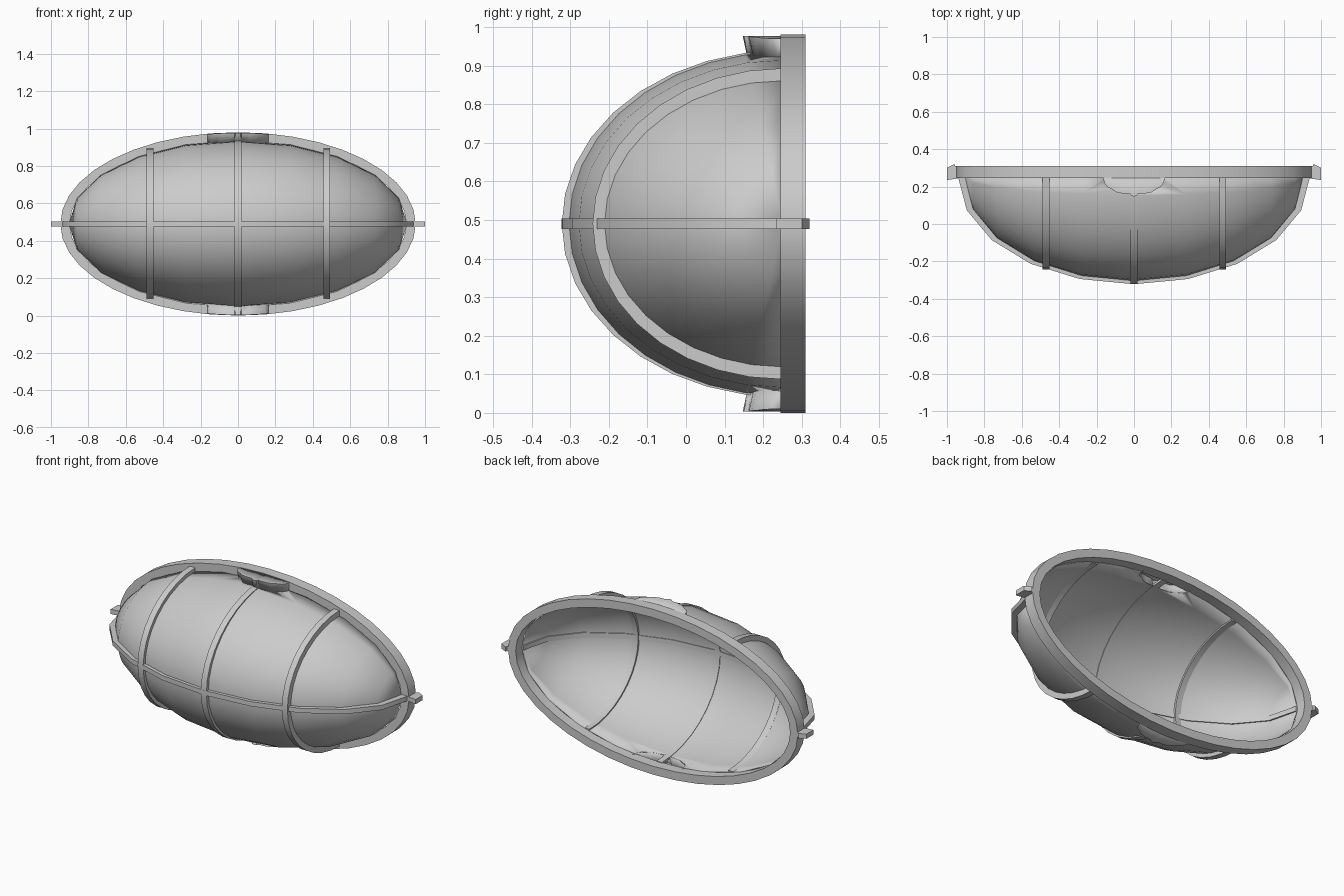
import bpy, bmesh
from math import sin, cos, pi, sqrt, radians

if "Cube" in bpy.data.objects:
    bpy.data.objects.remove(bpy.data.objects["Cube"])

CZ, CY = 0.49, 0.25            # centre height and plane of the open side
AX, AY, AZ = 0.905, 0.555, 0.446   # shell half-axes


def finish(name, bm, smooth=True):
    bmesh.ops.remove_doubles(bm, verts=bm.verts, dist=1e-5)
    bmesh.ops.recalc_face_normals(bm, faces=bm.faces)
    me = bpy.data.meshes.new(name)
    bm.to_mesh(me)
    bm.free()
    ob = bpy.data.objects.new(name, me)
    bpy.context.collection.objects.link(ob)
    if smooth:
        bpy.ops.object.select_all(action='DESELECT')
        ob.select_set(True)
        bpy.context.view_layer.objects.active = ob
        bpy.ops.object.shade_smooth_by_angle(angle=radians(30))
    return ob


def loft(name, rings, ring_closed=True, loop=False, caps=False):
    """Skin a list of equal-length point rings."""
    bm = bmesh.new()
    vs = [[bm.verts.new(p) for p in r] for r in rings]
    n = len(rings[0])
    for i in range(len(vs) if loop else len(vs) - 1):
        a, b = vs[i], vs[(i + 1) % len(vs)]
        for j in range(n if ring_closed else n - 1):
            k = (j + 1) % n
            bm.faces.new((a[j], a[k], b[k], b[j]))
    if caps:
        bm.faces.new(vs[0])
        bm.faces.new(vs[-1])
    return finish(name, bm)


# half-ellipsoid shell, poles on the x axis
bm = bmesh.new()
rows = []
for i in range(1, 10):
    lat = -pi / 2 + i * pi / 10
    rows.append([bm.verts.new((AX * sin(lat), CY - AY * cos(lat) * sin(pi * j / 18),
                               CZ + AZ * cos(lat) * cos(pi * j / 18))) for j in range(19)])
poles = [bm.verts.new((s * AX, CY, CZ)) for s in (-1, 1)]
for a, b in zip(rows, rows[1:]):
    for j in range(18):
        bm.faces.new((a[j], a[j + 1], b[j + 1], b[j]))
for p, r in zip(poles, (rows[0], rows[-1])):
    for j in range(18):
        bm.faces.new((p, r[j], r[j + 1]))
shell = finish("shell", bm)
# make sure normals point outwards (away from the centre)
if sum(f.normal.y for f in shell.data.polygons) > 0:
    shell.data.flip_normals()
sol = shell.modifiers.new("thickness", 'SOLIDIFY')
sol.thickness, sol.offset = 0.006, -1

# oval rim
N = 40
rim = []
for i in range(N):
    c, s = cos(2 * pi * i / N), sin(2 * pi * i / N)
    rim.append([(x * c, y, CZ + z * s) for x, z, y in
                ((0.95, 0.49, 0.245), (0.95, 0.49, 0.31), (0.9, 0.44, 0.31), (0.9, 0.44, 0.245))])
loft("rim", rim, loop=True)


# upright ribs
def upright_rib(name, x, outer, inner, w=0.018):
    rings = []
    for j in range(19):
        c, s = cos(pi * j / 18), sin(pi * j / 18)
        rings.append([(x + dx, CY - a[0] * s, CZ + a[1] * c)
                      for dx, a in ((-w, inner), (-w, outer), (w, outer), (w, inner))])
    loft(name, rings, caps=True)


upright_rib("middle_rib", 0, (0.572, 0.449), (0.543, 0.436))
for side, x in (("left", -0.47), ("right", 0.475)):
    upright_rib(side + "_rib", x, (0.492, 0.403), (0.455, 0.366))

# horizontal rib
rings = []
for j in range(11):
    c, s = cos(pi * j / 10), sin(pi * j / 10)
    rings.append([(a * c, CY - b * s, CZ + dz) for a, b, dz in
                  ((0.89, 0.543, -0.014), (0.94, 0.572, -0.014),
                   (0.94, 0.572, 0.014), (0.89, 0.543, 0.014))])
loft("horizontal_rib", rings, caps=True)

# end tabs
tab = ((0.93, 0.245), (1.0, 0.235), (1.0, 0.3), (0.96, 0.32), (0.955, 0.31), (0.93, 0.31))
for side, s in (("left", -1), ("right", 1)):
    loft(side + "_tab", [[(s * x, y, CZ + dz) for x, y in tab] for dz in (-0.014, 0.014)], caps=True)

# lobed recesses at the top and bottom of the rim
half = [(0, 0.147), (0.014, 0.15), (0.02, 0.161), (0.06, 0.163), (0.095, 0.17),
        (0.115, 0.185), (0.145, 0.2), (0.16, 0.222), (0.165, 0.252)]
outline = [(-x, y) for x, y in half[:0:-1]] + half
for side, s in (("top", 1), ("bottom", -1)):
    rings = []
    for x, y in outline:
        top = CZ + s * (0.49 * sqrt(1 - (x / 0.95) ** 2) - 0.003)
        rings.append([(x, y + 0.012, CZ + s * 0.431), (x, y, top), (x, 0.26, top)])
    cap = loft(side + "_recess", rings, ring_closed=False)
    if s * sum(f.normal.z * f.area for f in cap.data.polygons) < 0:
        cap.data.flip_normals()
    m = cap.modifiers.new("thickness", 'SOLIDIFY')
    m.thickness, m.offset = 0.006, -1
    # opening cut through the shell under the recess
    cut = loft(side + "_cutter", [[(x * 0.98, y + 0.014, CZ + s * z) for x, y in outline]
                                  + [(0.162, 0.28, CZ + s * z), (-0.162, 0.28, CZ + s * z)]
                                  for z in (0.35, 0.6)], caps=True)
    b = shell.modifiers.new(side + "_opening", 'BOOLEAN')
    b.operation, b.object, b.solver = 'DIFFERENCE', cut, 'EXACT'
    cut.hide_render = True
    cut.hide_set(True)
